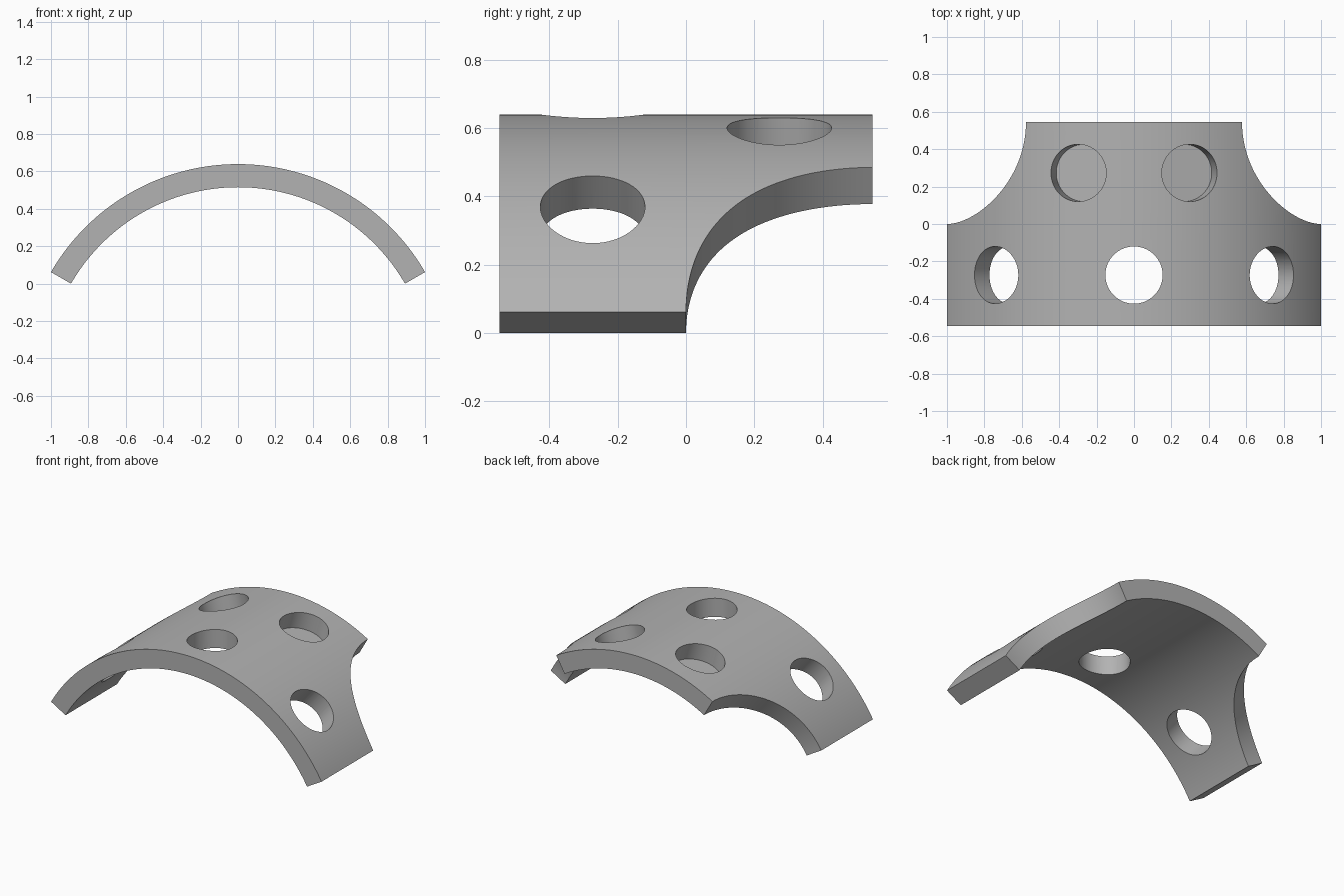
import bpy, bmesh
from math import sin, cos, radians, pi, sqrt
from mathutils import Matrix, Vector

OUTER, INNER = 1.1547, 1.031
DROP = -INNER / 2            # height of the arc's axis
HALF_DEPTH = 0.546
HOLE_RADIUS = 0.153

if "Cube" in bpy.data.objects:
    bpy.data.objects.remove(bpy.data.objects["Cube"])

grey = bpy.data.materials.new("plain_grey")
grey.use_nodes = True
colour = (0.45, 0.45, 0.45, 1)
grey.diffuse_color = colour
grey.node_tree.nodes["Principled BSDF"].inputs["Base Color"].default_value = colour


def add_object(name, bm):
    bmesh.ops.recalc_face_normals(bm, faces=bm.faces)
    mesh = bpy.data.meshes.new(name)
    bm.to_mesh(mesh)
    bm.free()
    mesh.materials.append(grey)
    obj = bpy.data.objects.new(name, mesh)
    bpy.context.collection.objects.link(obj)
    return obj


def on_arc(radius, angle, y):
    return Vector((radius * sin(angle), y, DROP + radius * cos(angle)))


# Columns of (angle, back edge): quarter-ellipse scoops flank a straight back
steps = 40
scoop = []
for i in range(steps + 1):
    t = pi / 2 * i / steps
    scoop.append((radians(60 - 30 * sin(t)), HALF_DEPTH * (1 - cos(t))))
middle = [(radians(a), HALF_DEPTH) for a in range(-29, 30)]
columns = [(-a, y) for a, y in scoop] + middle + scoop[::-1]

# Curved plate: a ring of four corners per column, bridged to the next
bm = bmesh.new()
rings = []
for angle, back in columns:
    corners = ((OUTER, -HALF_DEPTH), (OUTER, back), (INNER, back), (INNER, -HALF_DEPTH))
    rings.append([bm.verts.new(on_arc(r, angle, y)) for r, y in corners])
for a, b in zip(rings, rings[1:]):
    for k in range(4):
        n = (k + 1) % 4
        bm.faces.new((a[k], a[n], b[n], b[k]))
bm.faces.new(rings[0])
bm.faces.new(rings[-1])
plate = add_object("curved_plate", bm)
bpy.context.view_layer.objects.active = plate
plate.select_set(True)


def cut_hole(degrees, y, floor):
    """Bore a round hole along the radial direction down to the floor radius."""
    angle, top = radians(degrees), OUTER + 0.1
    bm = bmesh.new()
    bmesh.ops.create_cone(bm, cap_ends=True, segments=64, radius1=HOLE_RADIUS,
                          radius2=HOLE_RADIUS, depth=top - floor)
    place = Matrix.Translation(on_arc((top + floor) / 2, angle, y))
    bmesh.ops.transform(bm, matrix=place @ Matrix.Rotation(angle, 4, "Y"), verts=bm.verts)
    cutter = add_object("hole_cutter", bm)
    cutter.hide_render = True
    mod = plate.modifiers.new("hole", "BOOLEAN")
    mod.operation, mod.solver, mod.object = "DIFFERENCE", "EXACT", cutter
    bpy.ops.object.modifier_apply(modifier=mod.name)
    bpy.data.objects.remove(cutter)


# Three through holes in the front row, two blind pockets behind
for degrees in (-40, 0, 40):
    cut_hole(degrees, -HALF_DEPTH / 2, INNER - 0.1)
for degrees in (-15, 15):
    cut_hole(degrees, HALF_DEPTH / 2, INNER + 0.004)

bpy.ops.object.shade_smooth_by_angle(angle=radians(30))
